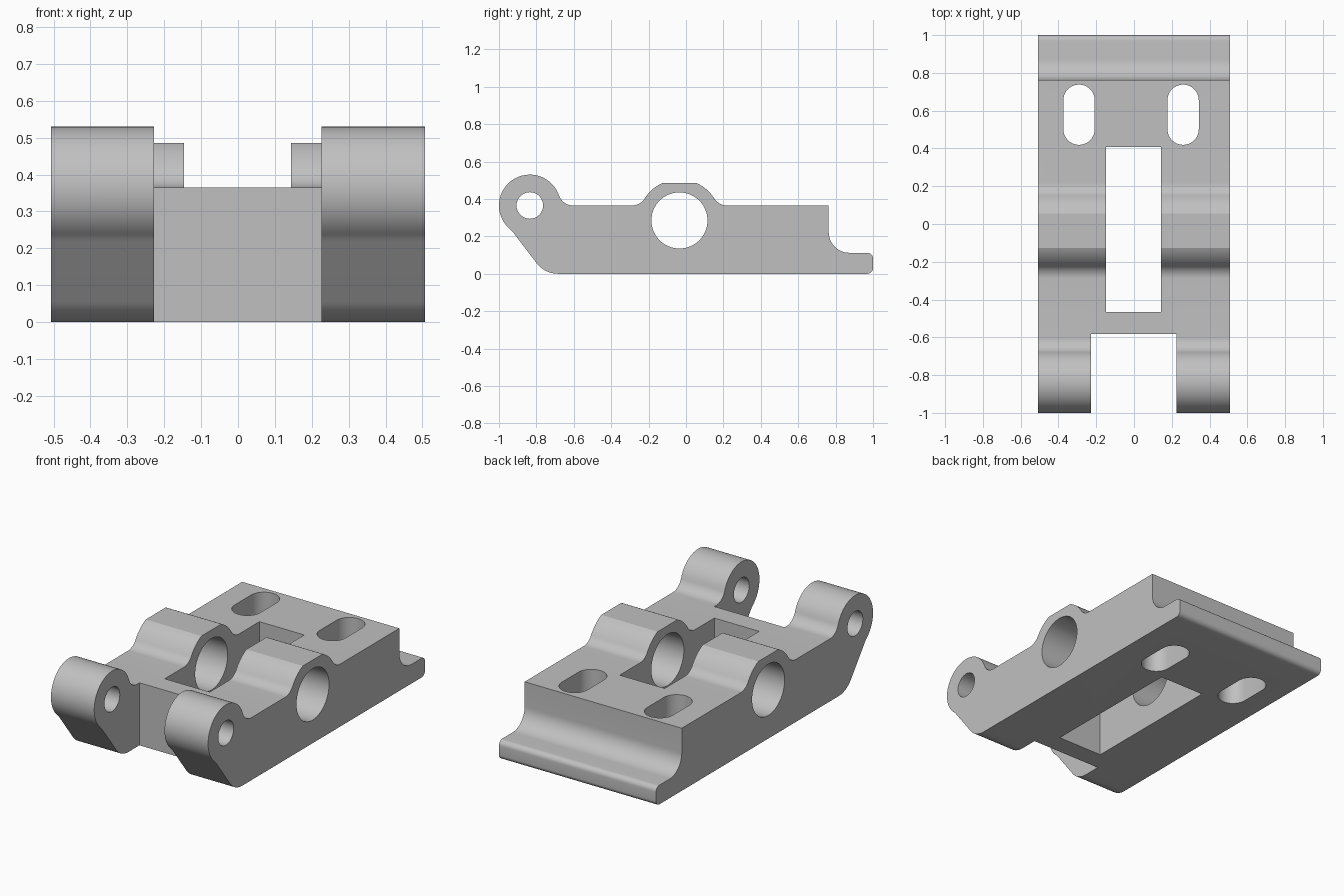
import bpy
import bmesh
from math import sin, cos, pi, radians, sqrt, atan2, degrees
from mathutils import Vector

cube = bpy.data.objects.get("Cube")
if cube:
    bpy.data.objects.remove(cube, do_unlink=True)

grey = bpy.data.materials.new("plain grey")
grey.use_nodes = True
colour = (0.53, 0.53, 0.53, 1)
grey.diffuse_color = colour
grey.node_tree.nodes["Principled BSDF"].inputs["Base Color"].default_value = colour


def arc(centre, r, start, end, n=12):
    """Points on an arc, angles in degrees."""
    angles = [radians(start + (end - start) * i / n) for i in range(n + 1)]
    return [(centre[0] + r * cos(a), centre[1] + r * sin(a)) for a in angles]


def prism(name, outline, axis, low, high):
    """Extrude an outline along x (outline in y, z) or along z (outline in x, y)."""
    bm = bmesh.new()
    if axis == "x":
        points, push = [(low, a, b) for a, b in outline], Vector((high - low, 0, 0))
    else:
        points, push = [(a, b, low) for a, b in outline], Vector((0, 0, high - low))
    face = bm.faces.new([bm.verts.new(p) for p in points])
    ext = bmesh.ops.extrude_face_region(bm, geom=[face])
    bmesh.ops.translate(bm, vec=push,
                        verts=[v for v in ext["geom"] if isinstance(v, bmesh.types.BMVert)])
    bmesh.ops.recalc_face_normals(bm, faces=bm.faces)
    mesh = bpy.data.meshes.new(name)
    bm.to_mesh(mesh)
    bm.free()
    obj = bpy.data.objects.new(name, mesh)
    bpy.context.collection.objects.link(obj)
    return obj


def rectangle(x0, x1, y0, y1):
    return [(x0, y0), (x1, y0), (x1, y1), (x0, y1)]


# Main dimensions
half_width, deck = 0.507, 0.365
lug, lug_r = (-0.835, deck), 0.165
boss, boss_r, boss_top = (-0.035, 0.285), 0.22, 0.485
fillet = 0.08


def deck_fillet(centre, r):
    """Reach of the fillet along the deck, and the angle where it meets the circle."""
    rise = deck + fillet - centre[1]
    reach = sqrt((r + fillet) ** 2 - rise ** 2)
    return reach, degrees(atan2(rise, reach))


# Side profile, clockwise from the toe of the lug
lug_reach, lug_a = deck_fillet(lug, lug_r)
boss_reach, boss_a = deck_fillet(boss, boss_r)
flat_a = degrees(atan2(boss_top - boss[1], sqrt(boss_r ** 2 - (boss_top - boss[1]) ** 2)))
fz = deck + fillet
profile = arc((-0.685, 0.142), 0.142, 270, 217.5)
profile += [(-0.922, 0.218), (-0.93, 0.228), (-0.937, 0.235)]
profile += arc(lug, lug_r, 228, lug_a, 40)
profile += arc((lug[0] + lug_reach, fz), fillet, 180 + lug_a, 270)[1:]
profile += arc((boss[0] - boss_reach, fz), fillet, 270, 360 - boss_a)
profile += arc(boss, boss_r, 180 - boss_a, 180 - flat_a)[1:]
profile += arc(boss, boss_r, flat_a, boss_a)
profile += arc((boss[0] + boss_reach, fz), fillet, 180 + boss_a, 270)[1:]
profile += [(0.763, deck)]
profile += arc((0.873, 0.222), 0.11, 180, 270)
profile += arc((0.97, 0.082), 0.03, 90, 0, 8)
profile += arc((0.97, 0.03), 0.03, 0, -90, 8)
body = prism("hinge_block", profile, "x", -half_width, half_width)

# Cross bores, centre window, front gap and the two slots
cutters = [
    prism("pin_bore", arc(lug, 0.071, 0, 350, 35), "x", -1, 1),
    prism("main_bore", arc(boss, 0.15, 0, 354, 59), "x", -1, 1),
    prism("window", rectangle(-0.147, 0.143, -0.465, 0.407), "z", -1, 1),
    prism("front_gap", rectangle(-0.228, 0.226, -1.5, -0.583), "z", -1, 1),
]
for name, x in (("right_slot", -0.291), ("left_slot", 0.26)):
    outline = arc((x, 0.655), 0.083, 0, 180, 20) + arc((x, 0.502), 0.083, 180, 360, 20)
    cutters.append(prism(name, outline, "z", -1, 1))

bpy.ops.object.select_all(action="DESELECT")
body.select_set(True)
bpy.context.view_layer.objects.active = body
for cutter in cutters:
    cutter.hide_render = True
    mod = body.modifiers.new(cutter.name, "BOOLEAN")
    mod.operation = "DIFFERENCE"
    mod.solver = "EXACT"
    mod.object = cutter
    bpy.ops.object.modifier_apply(modifier=mod.name)
    bpy.data.objects.remove(cutter, do_unlink=True)

body.data.materials.clear()
body.data.materials.append(grey)
bpy.ops.object.shade_smooth_by_angle(angle=radians(25))
